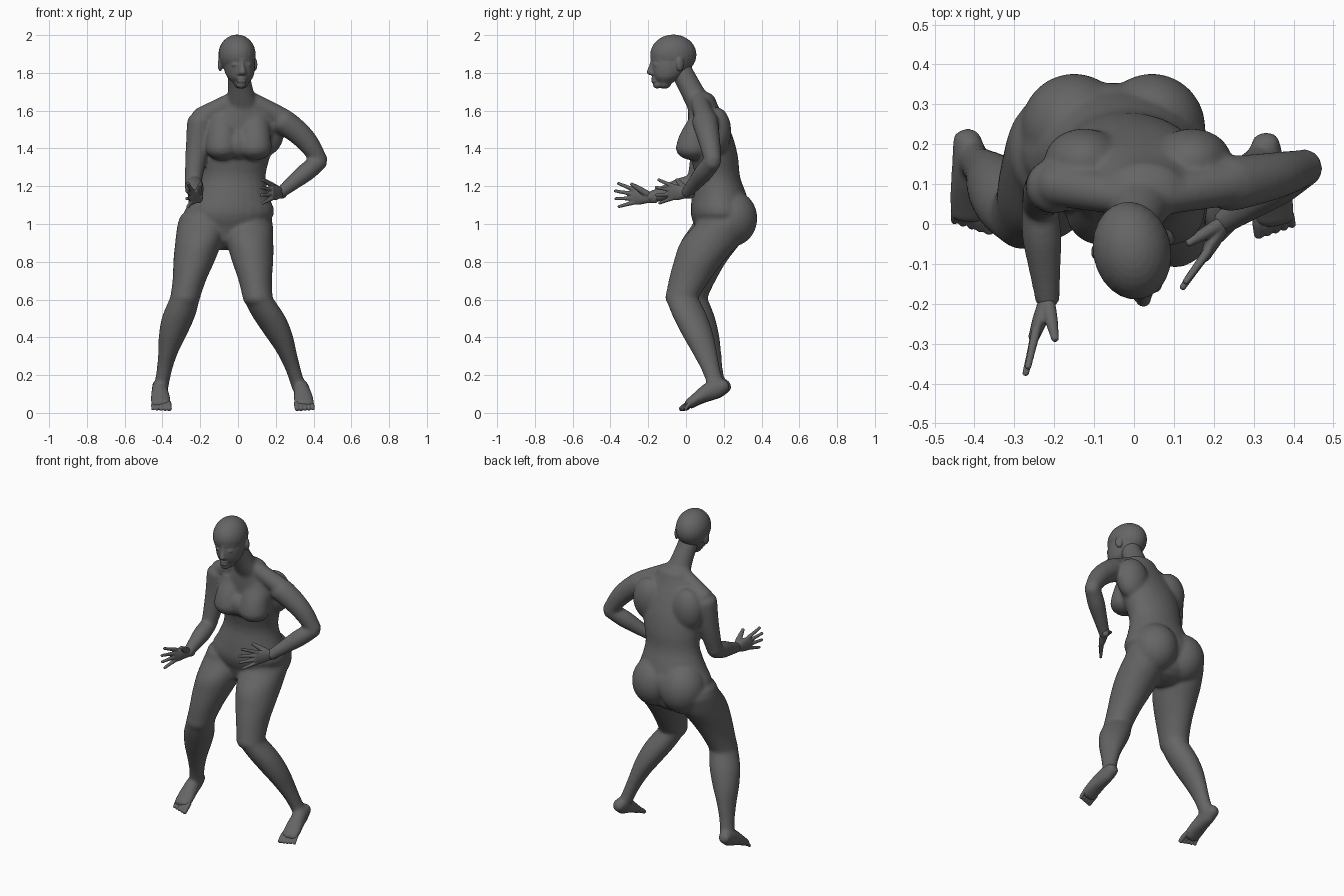
import bpy, bmesh, math
from mathutils import Vector, Matrix

cube = bpy.data.objects.get("Cube")
if cube:
    bpy.data.objects.remove(cube, do_unlink=True)

GREY = (0.13, 0.13, 0.13, 1)
clay = bpy.data.materials.new("matte_grey")
clay.use_nodes = True
clay.diffuse_color = GREY
bsdf = next(n for n in clay.node_tree.nodes if n.type == 'BSDF_PRINCIPLED')
bsdf.inputs["Base Color"].default_value = GREY
bsdf.inputs["Roughness"].default_value = 0.7

X, Y, Z = Vector((1, 0, 0)), Vector((0, 1, 0)), Vector((0, 0, 1))
SIDES, SAMPLES = 24, 20


def sample(values, t):
    """Smooth Catmull-Rom reading of evenly spaced values at t in 0..1."""
    last = len(values) - 1
    i = min(int(t * last), last - 1)
    s = t * last - i
    a, b, c, d = (values[min(max(i + k, 0), last)] for k in (-1, 0, 1, 2))
    return b + s * (c - a) / 2 + s * s * (a - 2.5 * b + 2 * c - d / 2) + s ** 3 * (3 * b - a - 3 * c + d) / 2


def limb(bm, start, end, wide, deep=None, bow=(0, 0, 0), side=X, axis=None):
    """Bowed loft of ellipses with domed ends; axis fixes the ring normal."""
    start, end, bow = Vector(start), Vector(end), Vector(bow)
    deep = deep or wide
    n = axis or (end - start).normalized()
    flow = 1 if n.dot(end - start) > 0 else -1
    u = (side - n * side.dot(n)).normalized()
    v = n.cross(u)
    rings = []
    for i in range(SAMPLES + 1):
        t = i / SAMPLES
        centre = start.lerp(end, t) + bow * math.sin(math.pi * t)
        rings.append((centre, sample(wide, t), sample(deep, t)))

    def dome(ring, sign):
        c, a, b = ring
        angles = [math.radians(k) for k in (25, 50, 75)]
        return [(c + n * flow * sign * min(a, b) * 0.7 * math.sin(k), a * math.cos(k), b * math.cos(k))
                for k in angles]

    rings = dome(rings[0], -1)[::-1] + rings + dome(rings[-1], 1)
    turn = [2 * math.pi * k / SIDES for k in range(SIDES)]
    loops = [[bm.verts.new(c + u * a * math.cos(t) + v * b * math.sin(t)) for t in turn] for c, a, b in rings]
    for lo, hi in zip(loops, loops[1:]):
        for k in range(SIDES):
            m = (k + 1) % SIDES
            bm.faces.new((lo[k], lo[m], hi[m], hi[k]))
    bm.faces.new(loops[0][::-1])
    bm.faces.new(loops[-1])


def ball(bm, centre, radii, yaw=0.0):
    m = Matrix.Translation(centre) @ Matrix.Rotation(yaw, 4, 'Z') @ Matrix.Diagonal((*radii, 1))
    bmesh.ops.create_uvsphere(bm, u_segments=SIDES, v_segments=16, radius=1, matrix=m)


def finish(bm, name, voxel, rounds):
    """Fuse overlapping volumes into one skin and soften the joins."""
    bmesh.ops.recalc_face_normals(bm, faces=bm.faces)
    mesh = bpy.data.meshes.new(name)
    bm.to_mesh(mesh)
    bm.free()
    mesh.materials.append(clay)
    for p in mesh.polygons:
        p.use_smooth = True
    ob = bpy.data.objects.new(name, mesh)
    bpy.context.collection.objects.link(ob)
    fuse = ob.modifiers.new("fuse", 'REMESH')
    fuse.mode = 'VOXEL'
    fuse.voxel_size = voxel
    fuse.use_smooth_shade = True
    soft = ob.modifiers.new("soften", 'SMOOTH')
    soft.factor = 0.5
    soft.iterations = rounds


# Torso, neck and trapezius
body = bmesh.new()
limb(body, (-.06, .19, .95), (.025, .085, 1.65), [.17, .24, .2, .17, .18, .195, .195, .11],
     [.13, .16, .145, .12, .125, .12, .1, .075], bow=(0, .022, 0), axis=Z)
limb(body, (.025, .08, 1.62), (0, -.03, 1.82), [.085, .066, .06], [.075, .068, .066], axis=Z)
for x in (-.2, .235):
    limb(body, (.022, .06, 1.68), (x, .1, 1.56), [.045, .055], side=Y)

# Shoulder blades, buttocks and chest
for x in (-.125, .145):
    ball(body, (x, .16, 1.49), (.1, .08, .13))
for x in (-.15, .045):
    ball(body, (x, .24, 1.03), (.135, .138, .15))
ball(body, (-.055, .22, 1.05), (.14, .135, .13))
for x in (-.083, .09):
    limb(body, (x, .085, 1.55), (x, .035, 1.4), [.075, .083, .09], bow=(0, -.01, 0), axis=Z)
ball(body, (0, .045, 1.42), (.07, .08, .08))

# Arms: upper arm and forearm meet at each elbow
UPPER, FORE = [.07, .063, .055, .046], [.046, .05, .041, .032]
for shoulder, elbow, wrist, bow in (
        ((.235, .1, 1.545), (.433, .143, 1.333), (.225, .005, 1.165), (.02, 0, .01)),
        ((-.2, .095, 1.54), (-.238, .05, 1.22), (-.217, -.19, 1.14), (0, .01, 0))):
    limb(body, shoulder, elbow, UPPER, bow=bow, side=Y)
    limb(body, elbow, wrist, FORE, side=Z)

# Legs: horizontal rings from hip to knee and knee to ankle
for hip, knee, ankle, bow in (
        ((-.185, .185, 1), (-.28, .025, .61), (-.408, .17, .13), -.013),
        ((.05, .2, 1), (.104, -.022, .61), (.324, .165, .13), .022)):
    limb(body, hip, knee, [.135, .124, .11, .09, .08], [.15, .16, .133, .11, .09], bow=(0, -.02, 0), axis=Z)
    limb(body, knee, ankle, [.08, .087, .075, .053, .041, .039], [.088, .092, .084, .067, .05, .046],
         bow=(bow, .008, 0), axis=Z)


# Feet: raised heel and sloping instep in the body, toes as their own part
def foot(name, heel, tread, inner):
    heel, tread = Vector(heel), Vector(tread)
    limb(body, heel, tread, [.037, .041, .046, .053, .054], [.038, .052, .046, .034, .026], bow=(0, 0, .01))
    toes = bmesh.new()
    step = (tread - heel).normalized()
    for i in range(5):
        r = .015 - i / 900
        across = X * inner * (2 - i) * .02
        tip = tread + across * 1.08 + step * (.045 - .007 * i)
        tip.z = .02
        limb(toes, tread + across - step * .015, tip, [r, r, r * .85], bow=(0, 0, .003))
    finish(toes, name, .004, 3)


foot("left_toes", (.33, .203, .145), (.352, .012, .046), -1)
foot("right_toes", (-.418, .212, .145), (-.408, .022, .046), 1)
finish(body, "body", .0075, 20)

# Head, turned a little to its left
YAW = math.radians(11)
across = Vector((math.cos(YAW), math.sin(YAW), 0))
ahead = Vector((math.sin(YAW), -math.cos(YAW), 0))


def face_point(u, d, z):
    return Vector((0, -.068, z)) + across * u + ahead * d


head = bmesh.new()
ball(head, (-.005, -.067, 1.896), (.098, .124, .107), YAW)
limb(head, (.016, -.115, 1.74), (0, -.068, 1.88), [.038, .067, .079, .085, .086],
     [.035, .073, .097, .11, .112], bow=(0, .005, 0), side=across, axis=Z)
# Nose and brow
limb(head, face_point(0, .112, 1.865), face_point(0, .123, 1.802), [.01, .013, .02], side=across)
limb(head, face_point(-.055, .085, 1.872), face_point(.055, .085, 1.872), [.009, .009],
     bow=ahead * .027, side=Z)
# Lips and chin
for z in (1.755, 1.772):
    ball(head, face_point(0, .102, z), (.027, .016, .009), YAW)
ball(head, face_point(0, .086, 1.737), (.028, .023, .02), YAW)
# Eyelids, nostrils and ears
for s in (-1, 1):
    ball(head, face_point(s * .035, .1, 1.843), (.018, .013, .009), YAW)
    ball(head, face_point(s * .015, .113, 1.797), (.011, .013, .01), YAW)
    ball(head, face_point(s * .092, -.02, 1.845), (.013, .023, .037), YAW + s * .4)
finish(head, "head", .005, 7)


# Hands: palm, four spread fingers and a thumb
def hand(name, wrist, forward, flip):
    bm = bmesh.new()
    f = Vector(forward).normalized()
    up = (Z - f * Z.dot(f)).normalized()
    palm = f.cross(up) * flip

    def at(along, rise, inward):
        return Vector(wrist) + f * along + up * rise + palm * inward

    limb(bm, at(-.03, 0, 0), at(.1, 0, 0), [.029, .031, .041, .042], [.022, .021, .019, .014], side=up)
    for i, reach in enumerate((.18, .195, .19, .17)):
        rise = .033 - .021 * i
        limb(bm, at(.085, rise, 0), at(reach, rise * 1.95, .012), [.012, .01, .0085], side=up)
    limb(bm, at(.015, .018, .008), at(.09, .066, .052), [.018, .0155, .01], side=palm)
    finish(bm, name, .004, 3)


hand("left_hand", (.225, .005, 1.165), (-.09, -.165, .005), 1)
hand("right_hand", (-.217, -.19, 1.14), (-.068, -.186, .012), -1)
